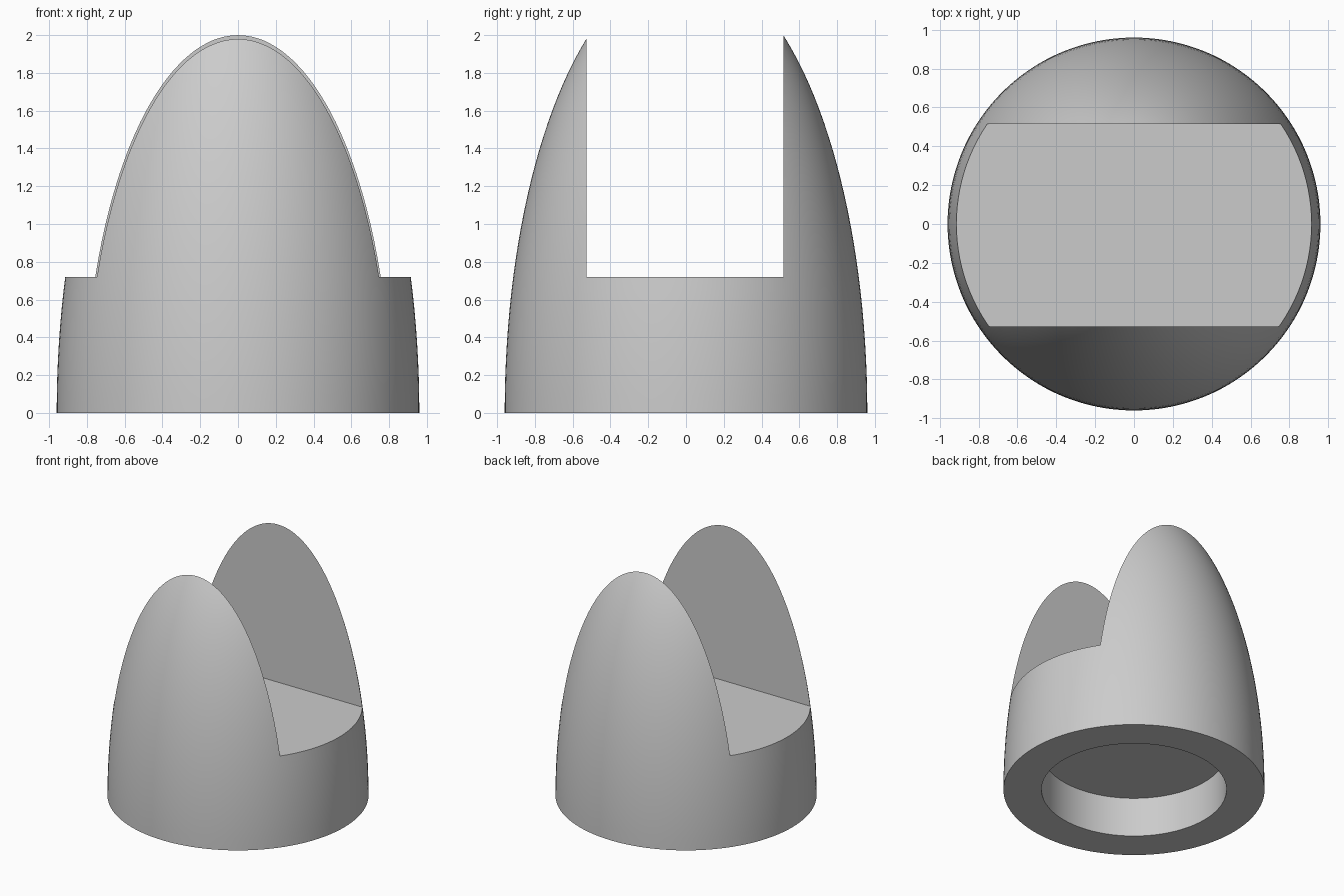
import bpy
import bmesh
import math
from mathutils import Matrix, Vector

if "Cube" in bpy.data.objects:
    bpy.data.objects.remove(bpy.data.objects["Cube"], do_unlink=True)

RADIUS, HEIGHT = 0.96, 2.37              # half-ellipsoid dome before slotting
BORE_RADIUS, BORE_DEPTH = 0.68, 0.32     # round recess in the underside
SLOT_FRONT, SLOT_BACK, SLOT_FLOOR = -0.528, 0.515, 0.72
SEGMENTS, RINGS = 128, 40

grey = bpy.data.materials.new("plain grey")
grey.use_nodes = True
grey.diffuse_color = (0.6, 0.6, 0.6, 1)
grey.node_tree.nodes["Principled BSDF"].inputs["Base Color"].default_value = (0.6, 0.6, 0.6, 1)


def make_object(name, bm):
    bmesh.ops.recalc_face_normals(bm, faces=bm.faces)
    mesh = bpy.data.meshes.new(name)
    bm.to_mesh(mesh)
    bm.free()
    obj = bpy.data.objects.new(name, mesh)
    obj.data.materials.append(grey)
    bpy.context.collection.objects.link(obj)
    return obj


# Dome with the underside recess, revolved from one profile
profile = [(0, BORE_DEPTH), (BORE_RADIUS, BORE_DEPTH), (BORE_RADIUS, 0)]
for i in range(RINGS + 1):
    a = math.pi / 2 * i / RINGS
    profile.append((RADIUS * math.cos(a), HEIGHT * math.sin(a)))
bm = bmesh.new()
verts = [bm.verts.new((r, 0, z)) for r, z in profile]
edges = [bm.edges.new(pair) for pair in zip(verts, verts[1:])]
bmesh.ops.spin(bm, geom=verts + edges, cent=(0, 0, 0), axis=(0, 0, 1),
               angle=math.tau, steps=SEGMENTS, use_merge=True)
bmesh.ops.remove_doubles(bm, verts=bm.verts, dist=0.0001)
dome = make_object("slotted_dome", bm)

# Slot running from side to side through the top
bm = bmesh.new()
size = Vector((3, SLOT_BACK - SLOT_FRONT, 2))
centre = Vector((0, (SLOT_BACK + SLOT_FRONT) / 2, SLOT_FLOOR + 1))
bmesh.ops.create_cube(bm, size=1, matrix=Matrix.LocRotScale(centre, None, size))
cutter = make_object("slot_cutter", bm)
cutter.hide_render = True

cut = dome.modifiers.new("slot", "BOOLEAN")
cut.operation = "DIFFERENCE"
cut.solver = "EXACT"
cut.object = cutter
bpy.ops.object.select_all(action="DESELECT")
dome.select_set(True)
bpy.context.view_layer.objects.active = dome
bpy.ops.object.modifier_apply(modifier=cut.name)
bpy.data.objects.remove(cutter, do_unlink=True)

bpy.ops.object.shade_smooth_by_angle(angle=math.radians(25))
